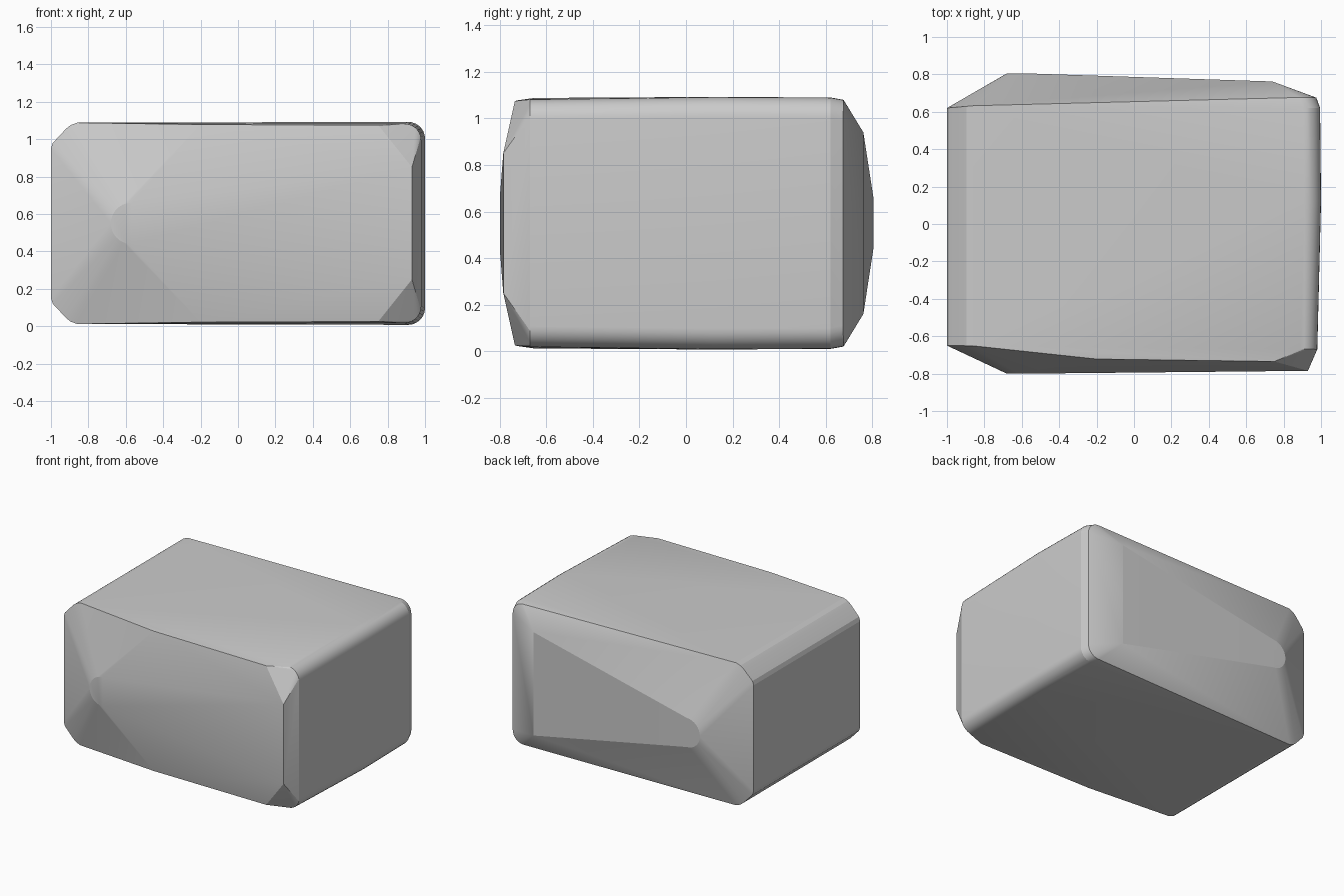
import bpy, bmesh, math

if "Cube" in bpy.data.objects:
    bpy.data.objects.remove(bpy.data.objects["Cube"])

MID, HALF = 0.55, 0.545   # model is symmetric about z = MID


def half_profile(grow):
    """Upper half of the cross-section: bevelled left corner, rounded right corner."""
    pts = [(-1, 0.40), (-0.99, 0.43), (-0.92, 0.505), (-0.895, 0.525), (-0.86, HALF - 0.007)]
    r = 0.09
    for i in range(8):
        a = math.pi / 2 * (1 - i / 7)
        pts.append((0.985 + grow - r + r * math.cos(a), HALF - 0.01 + grow / 2 - r + r * math.sin(a)))
    return pts


def back_rim(x):
    return 0.62 + 0.07 * min((x + 1) / 0.8, 1) - 0.015 * max(x, 0)


points = []


def add(x, y, h):
    """Add a point and its mirror image below the middle height."""
    points.extend([(x, y, MID + h), (x, y, MID - h)])


# Main body: cross-section swept front to back, bulging slightly in the middle
for x, h in half_profile(-0.005):
    add(x, -0.65 - 0.01 * (x + 1), h)
for x, h in half_profile(0.015):
    add(x, 0.12, h)
for x, h in half_profile(-0.01):
    add(x, back_rim(x), h)
for x, h in half_profile(0.01):
    if x > 0.8:
        add(x, 0.62, h)

# Rounded noses on the front and back
for y in (-0.80, 0.805):
    for i in range(9):
        a = math.pi / 2 + math.pi / 2 * i / 8
        add(-0.57 + 0.11 * math.cos(a), y, 0.11 * math.sin(a))

# Front bulge: right edge and upper/lower rims
for x, y, h in ((0.93, -0.785, 0.30), (0.75, -0.735, 0.525), (-0.2, -0.722, 0.528)):
    add(x, y, h)

# Back bulge: right edge
add(0.74, 0.762, 0.39)

bm = bmesh.new()
for p in points:
    bm.verts.new(p)
res = bmesh.ops.convex_hull(bm, input=bm.verts[:])
loose = [v for v in bm.verts if not v.link_faces]
bmesh.ops.delete(bm, geom=loose, context='VERTS')
bmesh.ops.dissolve_limit(bm, angle_limit=math.radians(0.3), verts=bm.verts[:], edges=bm.edges[:])
bmesh.ops.recalc_face_normals(bm, faces=bm.faces[:])

mesh = bpy.data.meshes.new("faceted_block")
bm.to_mesh(mesh)
bm.free()
block = bpy.data.objects.new("faceted_block", mesh)
bpy.context.collection.objects.link(block)
bpy.context.view_layer.objects.active = block
block.select_set(True)
bpy.ops.object.shade_smooth_by_angle(angle=math.radians(15))
